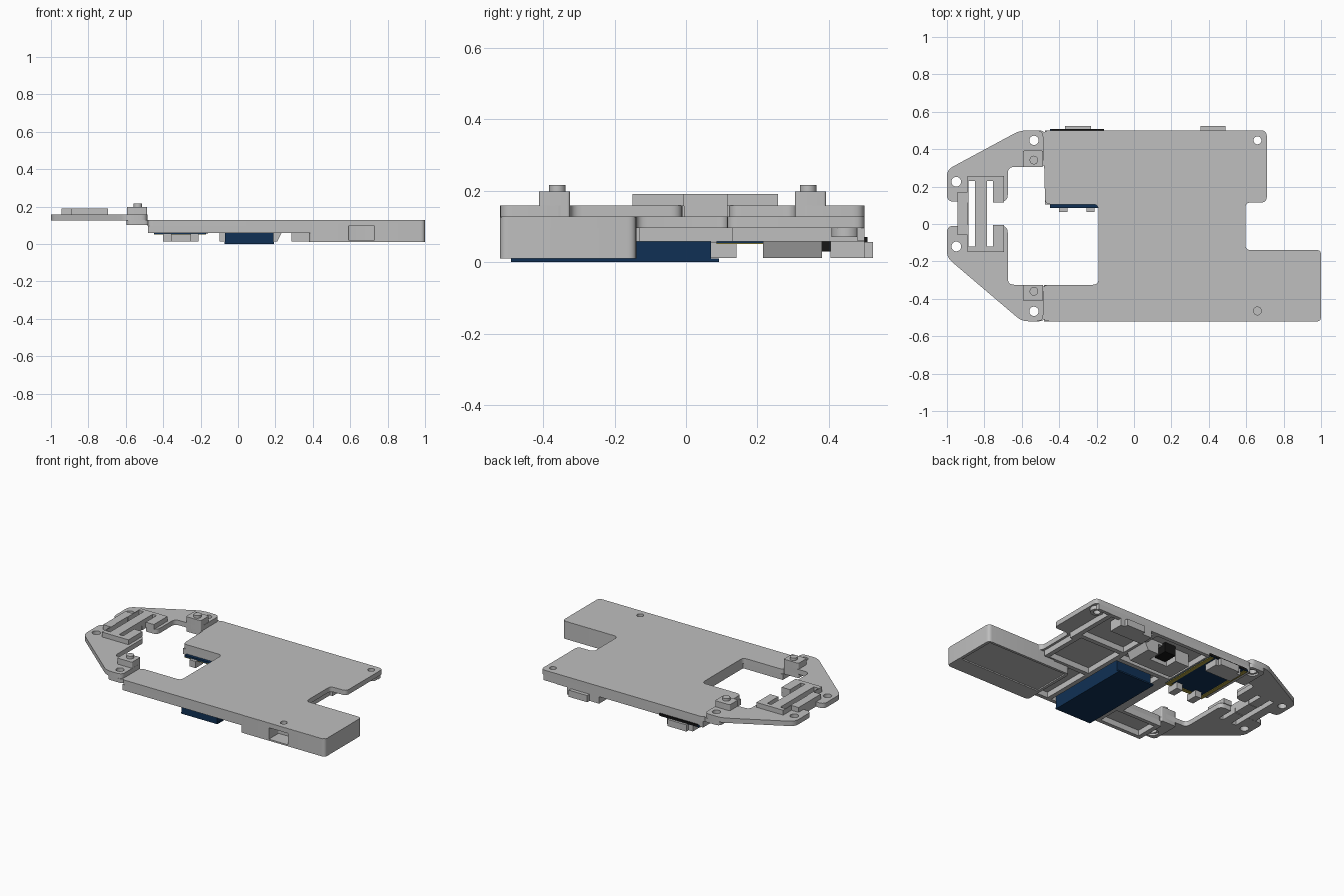
import bpy, bmesh, math
from mathutils import Vector

if "Cube" in bpy.data.objects:
    bpy.data.objects.remove(bpy.data.objects["Cube"])


def material(name, rgb):
    m = bpy.data.materials.new(name)
    m.diffuse_color = (*rgb, 1)
    m.use_nodes = True
    m.node_tree.nodes["Principled BSDF"].inputs["Base Color"].default_value = m.diffuse_color
    return m


GREY = material("light_grey", (0.52, 0.52, 0.52))
BLUE = material("navy_blue", (0.005, 0.03, 0.09))
GOLD = material("olive_gold", (0.42, 0.34, 0.05))
BLACK = material("black", (0.008, 0.008, 0.008))


def prism(name, pts, z0, z1, mat=GREY, r=0.0):
    """Extrude an outline upward, rounding every corner by r."""
    out, n = [], len(pts)
    for i in range(n):
        p = Vector(pts[i])
        a, b = Vector(pts[i - 1]) - p, Vector(pts[(i + 1) % n]) - p
        if r == 0:
            out.append(p)
            continue
        t = min(r, a.length * 0.45, b.length * 0.45)
        s, e = p + a.normalized() * t, p + b.normalized() * t
        for k in range(6):
            u = k / 5
            out.append(s * (1 - u) ** 2 + p * 2 * u * (1 - u) + e * u * u)
    bm = bmesh.new()
    f = bm.faces.new([bm.verts.new((p.x, p.y, z0)) for p in out])
    top = bmesh.ops.extrude_face_region(bm, geom=[f])["geom"]
    for v in top:
        if isinstance(v, bmesh.types.BMVert):
            v.co.z = z1
    bmesh.ops.recalc_face_normals(bm, faces=bm.faces)
    me = bpy.data.meshes.new(name)
    bm.to_mesh(me)
    bm.free()
    me.materials.append(mat)
    ob = bpy.data.objects.new(name, me)
    bpy.context.collection.objects.link(ob)
    return ob


def box(name, x0, x1, y0, y1, z0, z1, mat=GREY, r=0.0):
    return prism(name, [(x0, y0), (x1, y0), (x1, y1), (x0, y1)], z0, z1, mat, r)


def disc(name, x, y, rad, z0, z1, mat=GREY):
    pts = [(x + rad * math.cos(k * math.tau / 32), y + rad * math.sin(k * math.tau / 32)) for k in range(32)]
    return prism(name, pts, z0, z1, mat)


def cut(ob, cutters):
    bpy.context.view_layer.objects.active = ob
    for c in cutters:
        c.hide_render = True
        m = ob.modifiers.new("cut", "BOOLEAN")
        m.operation, m.solver, m.object = "DIFFERENCE", "EXACT", c
        bpy.ops.object.modifier_apply(modifier=m.name)
        bpy.data.objects.remove(c)


# top plate of the body
plate = prism("top_plate", [
    (-0.485, -0.52), (1, -0.52), (1, -0.14), (0.595, -0.14), (0.595, 0.115), (0.71, 0.115),
    (0.71, 0.5), (-0.485, 0.5), (-0.475, 0.105), (-0.19, 0.105), (-0.19, -0.325), (-0.485, -0.325)],
    0.095, 0.127, r=0.03)
cut(plate, [disc("hole", 0.66, 0.447, 0.021, 0, 0.3), disc("hole", 0.66, -0.465, 0.021, 0, 0.3)])

# lower rim with pockets, leaving walls and ribs
rim = prism("lower_rim", [
    (-0.48, -0.52), (0.5, -0.52), (0.5, -0.13), (0.58, -0.13), (0.58, 0.13), (0.6, 0.13), (0.6, 0.5),
    (-0.475, 0.5), (-0.475, 0.105), (-0.19, 0.105), (-0.19, -0.325), (-0.48, -0.325)], 0.058, 0.096)
pockets = [(-0.16, 0.22, 0.13, 0.475), (0.25, 0.57, 0.2, 0.475), (0.25, 0.55, -0.12, 0.17),
           (-0.11, 0.22, -0.495, 0.1), (-0.45, -0.16, -0.495, -0.35), (0.25, 0.37, -0.495, -0.15)]
cut(rim, [box("pocket", *p, 0.0, 0.0955) for p in pockets])

# side wall along the back edge of the right wing and its screw boss
box("wing_wall", 0.6, 0.69, 0.478, 0.5, 0.06, 0.096)
boss = disc("wing_boss", 0.66, 0.447, 0.04, 0.07, 0.096)
cut(boss, [disc("hole", 0.66, 0.447, 0.021, 0, 0.3)])

# deep housing at the right front
housing = box("deep_housing", 0.38, 1, -0.521, -0.139, 0.01, 0.126, r=0.025)
cut(housing, [box("window", 0.59, 0.73, -0.6, -0.42, 0.02, 0.1, r=0.01),
              box("floor_recess", 0.4, 0.98, -0.41, -0.155, -0.02, 0.018),
              disc("hole", 0.66, -0.465, 0.021, 0.05, 0.3)])

# stepped nose lobes with screw holes and strap slots
lobes = {
    "nose_lobe_back": [(-0.485, 0.5), (-0.61, 0.5), (-1, 0.29), (-1, 0.12), (-0.675, 0.12),
                       (-0.675, 0.305), (-0.485, 0.305)],
    "nose_lobe_front": [(-0.485, -0.52), (-0.6, -0.52), (-1, -0.18), (-1, -0.01), (-0.675, -0.01),
                        (-0.675, -0.325), (-0.485, -0.325)]}
slots = [(-0.885, -0.85), (-0.785, -0.755)]
for (name, pts), hy, ny in zip(lobes.items(), (0.447, -0.467), (0.226, -0.12)):
    lobe = prism(name, pts, 0.126, 0.158, r=0.035)
    cut(lobe, [disc("hole", -0.535, hy, 0.025, 0, 0.3), disc("hole", -0.95, ny, 0.026, 0, 0.3)]
        + [box("slot", a, b, -0.12, 0.23, 0, 0.3) for a, b in slots])

# raised strap bridge
for name, y0, y1 in (("bridge_end_back", 0.115, 0.257), ("bridge_end_front", -0.15, -0.005)):
    end = box(name, -0.89, -0.695, y0, y1, 0.157, 0.19)
    cut(end, [box("slot", a, b, -0.12, 0.23, 0, 0.3) for a, b in slots])
box("bridge_outer_bar", -0.943, -0.888, -0.06, 0.172, 0.157, 0.19)
box("bridge_outer_link", -0.943, -0.886, -0.02, 0.13, 0.127, 0.158)
box("bridge_middle_bar", -0.85, -0.785, -0.006, 0.116, 0.127, 0.19)

# step lugs, raised blocks and locating pins
for side, y0, y1, b0, b1, py, hy in (("back", 0.305, 0.5, 0.305, 0.392, 0.342, 0.447),
                                     ("front", -0.52, -0.325, -0.412, -0.325, -0.36, -0.467)):
    lug = box("step_lug_" + side, -0.595, -0.475, y0, y1, 0.1, 0.127, r=0.03)
    cut(lug, [disc("hole", -0.535, hy, 0.025, 0, 0.3), disc("counterbore", -0.535, hy, 0.036, 0, 0.112)])
    box("pin_block_" + side, -0.594, -0.486, b0, b1, 0.1, 0.198, r=0.008)
    disc("locating_pin_" + side, -0.535, py, 0.023, 0.197, 0.215)

# battery
box("battery", -0.07, 0.19, -0.49, 0.07, 0.0, 0.094, BLUE)
box("battery_cover", -0.072, 0.192, -0.49, 0.092, 0.0, 0.01, BLUE)

# circuit board with contact border and components
box("circuit_board", -0.45, -0.17, 0.085, 0.507, 0.054, 0.066, BLUE)
for name, r in (("contacts_left", (-0.45, -0.425, 0.085, 0.5)), ("contacts_right", (-0.195, -0.17, 0.085, 0.5)),
                ("contacts_front", (-0.425, -0.195, 0.085, 0.11))):
    box(name, *r, 0.05, 0.0545, GOLD)
box("board_edge", -0.44, -0.16, 0.5, 0.508, 0.056, 0.07, BLACK)
for i, x in enumerate((-0.4, -0.255)):
    box("board_button_%d" % (i + 1), x, x + 0.045, 0.065, 0.142, 0.012, 0.056)

# connectors on the back edge
for i, (a, b, c, d) in enumerate(((-0.4, -0.21, -0.37, -0.23), (0.285, 0.52, 0.355, 0.49))):
    box("connector_%d" % (i + 1), a, b, 0.405, 0.5, 0.012, 0.08)
    box("connector_mouth_%d" % (i + 1), c, d, 0.49, 0.524, 0.012, 0.056)

# sloped switch housing and slider
sw = box("switch_housing", -0.1, 0.25, 0.215, 0.38, 0.012, 0.096)
for v in sw.data.vertices:
    if v.co.z < 0.05 and v.co.x > 0:
        v.co.x -= 0.04
cut(sw, [box("switch_bay", 0.0, 0.13, 0.3, 0.42, 0, 0.08)])
box("switch_slider", 0.02, 0.1, 0.31, 0.405, 0.03, 0.094, BLACK)

# smooth the rounded corners only
bpy.ops.object.select_all(action="SELECT")
bpy.ops.object.shade_smooth_by_angle(angle=math.radians(30))
